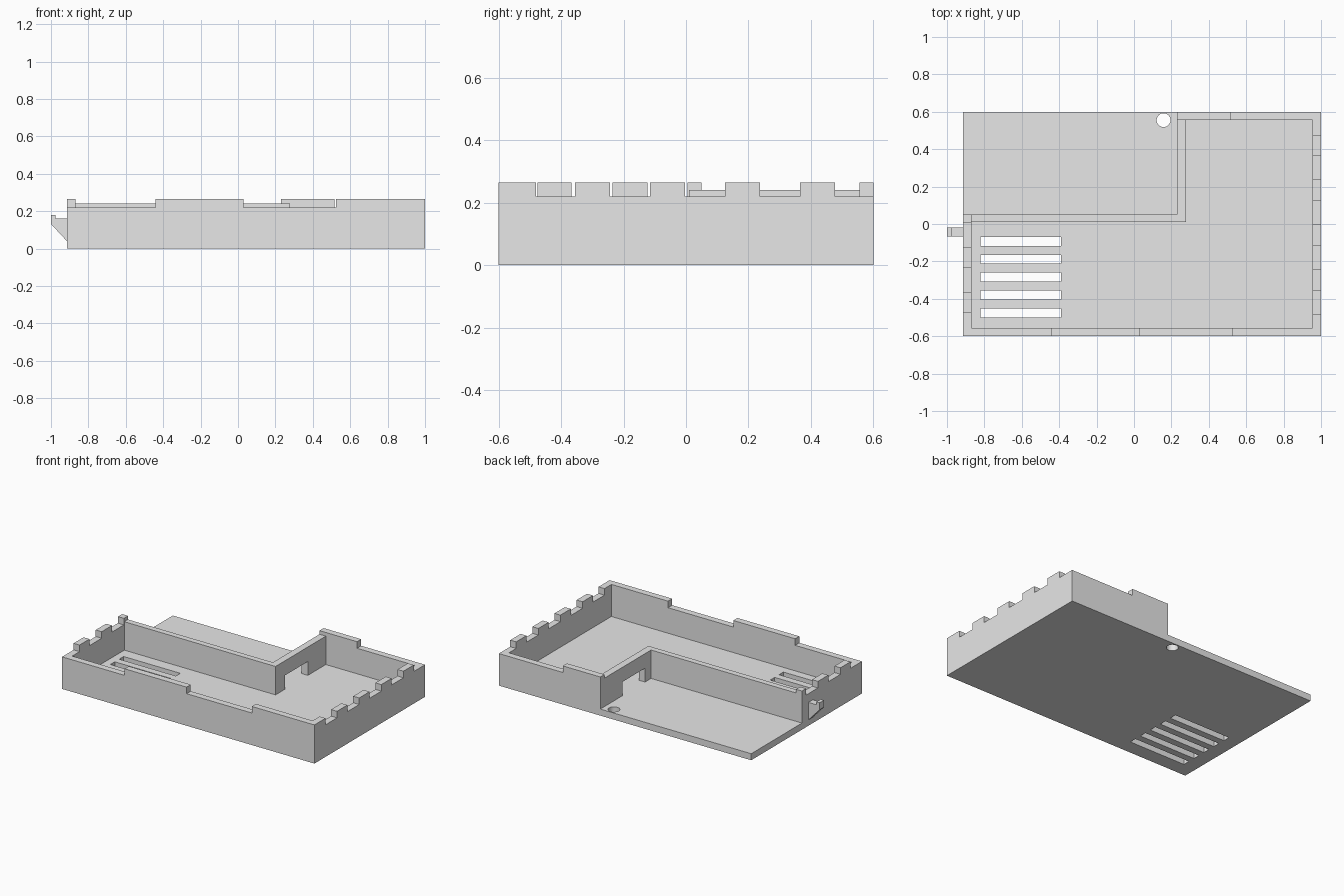
import bpy
import bmesh
from mathutils import Vector

cube = bpy.data.objects.get("Cube")
if cube:
    bpy.data.objects.remove(cube, do_unlink=True)

GREY = bpy.data.materials.new("light grey plastic")
GREY.use_nodes = True
GREY.diffuse_color = (0.8, 0.8, 0.8, 1)
GREY.node_tree.nodes["Principled BSDF"].inputs["Base Color"].default_value = (0.8, 0.8, 0.8, 1)

LEFT, RIGHT, FRONT, BACK = 1.0, -0.915, -0.6, 0.6
T = 0.045        # wall and floor thickness
LOW, MID, HIGH = 0.22, 0.24, 0.265


def add_object(name, bm):
    bmesh.ops.recalc_face_normals(bm, faces=bm.faces[:])
    mesh = bpy.data.meshes.new(name)
    bm.to_mesh(mesh)
    bm.free()
    mesh.materials.append(GREY)
    obj = bpy.data.objects.new(name, mesh)
    bpy.context.scene.collection.objects.link(obj)
    return obj


def extrude_profile(name, profile, along, lo, hi):
    """Extrude a (length, z) profile sideways from lo to hi; length runs along x or y."""
    bm = bmesh.new()
    if along == "x":
        points, push = [(u, lo, z) for u, z in profile], Vector((0, hi - lo, 0))
    else:
        points, push = [(lo, u, z) for u, z in profile], Vector((hi - lo, 0, 0))
    face = bm.faces.new([bm.verts.new(p) for p in points])
    new = bmesh.ops.extrude_face_region(bm, geom=[face])["geom"]
    bmesh.ops.translate(bm, vec=push, verts=[g for g in new if isinstance(g, bmesh.types.BMVert)])
    return add_object(name, bm)


def box(name, x0, x1, y0, y1, z0, z1):
    return extrude_profile(name, [(x0, z0), (x1, z0), (x1, z1), (x0, z1)], "x", y0, y1)


def toothed_wall(name, along, start, end, lo, hi, teeth):
    """Wall standing on the floor, with raised teeth on its top edge."""
    top = [(start, LOW)]
    for a, b in teeth:
        top += [(a, LOW), (a, HIGH), (b, HIGH), (b, LOW)]
    top.append((end, LOW))
    profile = [(start, T)]
    for p in top + [(end, T)]:
        if p != profile[-1]:
            profile.append(p)
    # drop the zero-width spikes where a tooth meets an end
    profile = [p for i, p in enumerate(profile)
               if not (p[1] == LOW and 0 < i < len(profile) - 1
                       and profile[i - 1][0] == p[0] == profile[i + 1][0])]
    return extrude_profile(name, profile, along, lo, hi)


# Floor with vent slots and a round hole
floor = box("floor", RIGHT, LEFT, FRONT, BACK, 0, T)
cutters = [box("slot_cutter", -0.82, -0.39, y - 0.024, y + 0.024, -0.1, 0.2)
           for y in [-0.093 - 0.0955 * i for i in range(5)]]
bm = bmesh.new()
bmesh.ops.create_cone(bm, cap_ends=True, segments=32, radius1=0.037, radius2=0.037, depth=0.4)
bmesh.ops.translate(bm, vec=(0.158, 0.555, 0), verts=bm.verts[:])
cutters.append(add_object("hole_cutter", bm))
for c in cutters:
    c.hide_render = True
    mod = floor.modifiers.new("cut", "BOOLEAN")
    mod.operation = "DIFFERENCE"
    mod.solver = "EXACT"
    mod.object = c
graph = bpy.context.evaluated_depsgraph_get()
cut_mesh = bpy.data.meshes.new_from_object(floor.evaluated_get(graph))
floor.modifiers.clear()
floor.data = cut_mesh
for c in cutters:
    bpy.data.objects.remove(c, do_unlink=True)

# Outer walls with alternating teeth
left_teeth = [(FRONT, -0.48)] + [(-0.355 + 0.24 * i, -0.243 + 0.24 * i) for i in range(4)]
toothed_wall("left_wall", "y", FRONT, BACK, LEFT - T, LEFT, left_teeth)
toothed_wall("right_wall", "y", FRONT, 0.05, RIGHT, RIGHT + T,
             [(-0.475, -0.367), (-0.235, -0.123), (0.005, 0.05)])
toothed_wall("front_wall", "x", RIGHT + T, LEFT - T, FRONT, FRONT + T,
             [(-0.44, 0.03), (0.525, LEFT - T)])
toothed_wall("back_wall", "x", 0.23, LEFT - T, BACK - T, BACK, [(0.23, 0.515)])

# Inner walls around the open back corner, one with a doorway
box("inner_long_wall", RIGHT + T, 0.278, 0.01, 0.05, T, MID)
DOOR = 0.14
extrude_profile("inner_door_wall",
                [(0.05, T), (0.115, T), (0.115, DOOR), (0.36, DOOR), (0.36, T),
                 (BACK - T, T), (BACK - T, MID), (0.05, MID)], "y", 0.23, 0.278)

# Hook on the right side
extrude_profile("side_hook",
                [(RIGHT, 0.04), (RIGHT, 0.16), (-0.975, 0.16), (-0.975, 0.18),
                 (-1, 0.18), (-1, 0.132)], "x", -0.068, -0.02)
